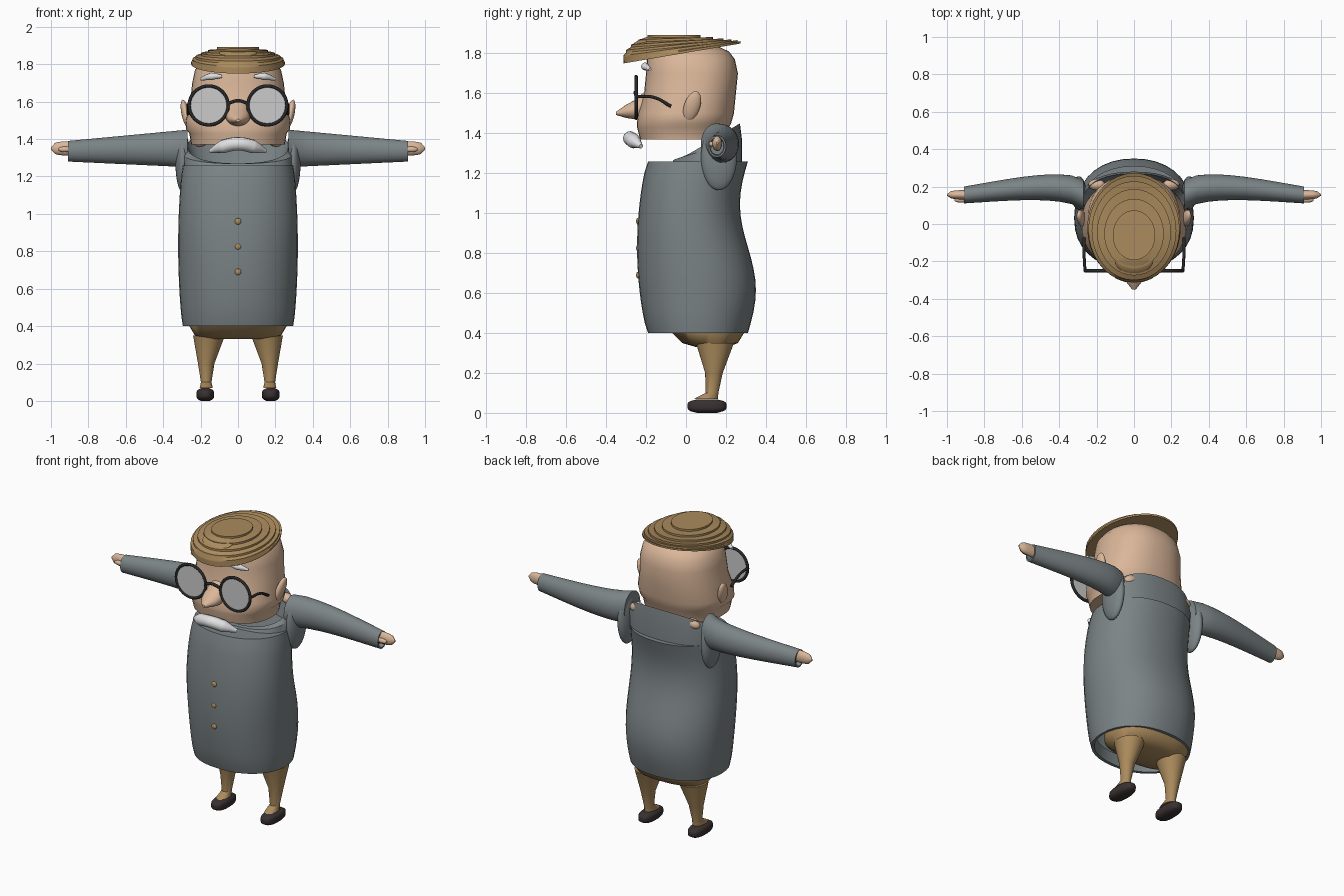
import bpy
import bmesh
from math import cos, sin, pi, radians, copysign
from mathutils import Matrix

default_cube = bpy.data.objects.get("Cube")
if default_cube:
    bpy.data.objects.remove(default_cube, do_unlink=True)


def material(name, red, green, blue):
    colour = (red, green, blue, 1)
    mat = bpy.data.materials.new(name)
    mat.use_nodes = True
    mat.diffuse_color = colour
    shader = mat.node_tree.nodes["Principled BSDF"]
    shader.inputs["Base Color"].default_value = colour
    shader.inputs["Roughness"].default_value = .8
    return mat


coat_grey = material("coat grey", .2, .23, .24)
skin = material("skin", .7, .47, .32)
tan = material("tan", .41, .26, .11)
shoe_brown = material("shoe brown", .04, .03, .03)
frame_black = material("frame black", .02, .02, .02)
lens_grey = material("lens grey", .6, .6, .6)
hair_white = material("hair white", .76, .76, .78)


def select(obj):
    bpy.ops.object.select_all(action='DESELECT')
    obj.select_set(True)
    bpy.context.view_layer.objects.active = obj


def finish(obj, name, mat):
    obj.name = name
    obj.data.materials.clear()
    obj.data.materials.append(mat)
    select(obj)
    bpy.ops.object.shade_smooth_by_angle(angle=radians(40))
    return obj


def link(name, data):
    obj = bpy.data.objects.new(name, data)
    bpy.context.collection.objects.link(obj)
    return obj


def mirror(left):
    """Copy a left-hand part across to the right-hand side."""
    right = link(left.name.replace("left", "right"), left.data.copy())
    right.data.transform(Matrix.Diagonal((-1, 1, 1, 1)) @ left.matrix_basis)
    right.data.flip_normals()


def ring(at, width, depth, x=0, y=0, tilt=0):
    """One cross-section; tilt raises its far side."""
    return at, width, depth, x, y, tilt


def loft(name, mat, rings, axis='z', power=2, cap_start=True, cap_end=True, sides=36):
    """Skin over superellipse cross-sections placed along an axis."""
    bm = bmesh.new()
    loops = []
    for at, width, depth, x, y, tilt in rings:
        loop = []
        for i in range(sides):
            c, s = cos(2 * pi * i / sides), sin(2 * pi * i / sides)
            a = x + width * copysign(abs(c) ** (2 / power), c)
            offset = depth * copysign(abs(s) ** (2 / power), s)
            b, along = y + offset, at + tilt * offset
            place = {'x': (along, a, b), 'y': (a, along, b), 'z': (a, b, along)}
            loop.append(bm.verts.new(place[axis]))
        loops.append(loop)
    for low, high in zip(loops, loops[1:]):
        for i in range(sides):
            bm.faces.new((low[i - 1], low[i], high[i], high[i - 1]))
    if cap_start:
        bm.faces.new(loops[0])
    if cap_end:
        bm.faces.new(loops[-1])
    bmesh.ops.recalc_face_normals(bm, faces=bm.faces)
    mesh = bpy.data.meshes.new(name)
    bm.to_mesh(mesh)
    bm.free()
    return finish(link(name, mesh), name, mat)


def ball(name, mat, location, radii, tip=0, lean=0):
    bpy.ops.mesh.primitive_uv_sphere_add(
        location=location, rotation=(radians(tip), radians(lean), 0))
    bpy.context.object.scale = radii
    return finish(bpy.context.object, name, mat)


def tube(name, mat, points, radius, taper=1):
    """Smooth round tube, with its two ends scaled by taper."""
    curve = bpy.data.curves.new(name, 'CURVE')
    curve.dimensions = '3D'
    curve.bevel_depth = radius
    curve.use_fill_caps = True
    knots = curve.splines.new('BEZIER').bezier_points
    knots.add(len(points) - 1)
    for knot, point in zip(knots, points):
        knot.co = point
        knot.handle_left_type = knot.handle_right_type = 'AUTO'
    knots[0].radius = knots[-1].radius = taper
    select(link(name, curve))
    bpy.ops.object.convert(target='MESH')
    return finish(bpy.context.object, name, mat)


def steps(count):
    return [i / count for i in range(count + 1)]


# Coat: round belly, hollow hem, and a back that dips at the waist
coat_rings = [ring(.47, .27, .22, y=.06), ring(.4, .28, .23, y=.06)]
for t in steps(16):
    belly = sin(pi * t) ** .7
    front = -.19 - .055 * belly
    back = .31 + .04 * sin(2 * pi * t)
    coat_rings.append(ring(.4 + .86 * t, .295 + .025 * belly,
                           (back - front) / 2, y=(back + front) / 2))
loft("coat", coat_grey, coat_rings, power=2.2, cap_start=False)

# Collar: low at the front, standing up behind the neck
loft("collar", coat_grey, [
    ring(1.24, .29, .18, y=.1),
    ring(1.32, .29, .17, y=.11, tilt=.3),
    ring(1.36, .27, .15, y=.12, tilt=.6),
    ring(1.25, .23, .12, y=.11)], power=2.3, cap_start=False, cap_end=False)

# Coat buttons
for t in steps(2):
    ball("button", tan, (0, -.24, .69 + .27 * t), (.017, .01, .017))

# Trouser seat, rounded underneath
loft("trouser_seat", tan, [
    ring(.33, .17, .08, y=.13), ring(.35, .23, .14, y=.12),
    ring(.4, .26, .18, y=.11), ring(.46, .26, .18, y=.11)], power=2.4)

# Trouser leg, tapering down to a flared cuff
mirror(loft("left_leg", tan, [
    ring(.07, .035, .06, x=.17, y=.1), ring(.1, .028, .032, x=.17, y=.13),
    ring(.2, .044, .044, x=.17, y=.14), ring(.35, .085, .095, x=.155, y=.145)]))

# Shoe, a rounded slab
shoe_rings = []
for t in steps(8):
    size = 1 - .5 * abs(2 * t - 1) ** 4
    shoe_rings.append(ring(.068 * t, .047 * size, .098 * size, x=.175, y=.105))
mirror(loft("left_shoe", shoe_brown, shoe_rings, power=2.5))

# Sleeve, swept slightly backwards, with a recessed cuff
sleeve_rings = []
for t in steps(10):
    sleeve_rings.append(ring(.27 + .64 * t, .08 - .035 * t, .1 - .045 * t,
                             x=.155 + .04 * sin(pi * t ** .6), y=1.35 - .015 * t))
sleeve_rings.append(ring(.91, .036, .046, x=.155, y=1.335))
sleeve_rings.append(ring(.88, .034, .042, x=.155, y=1.335))
mirror(loft("left_sleeve", coat_grey, sleeve_rings, axis='x'))
mirror(ball("left_armpit", coat_grey, (.295, .165, 1.28), (.04, .09, .165)))

# Hand, thumb, and the bare shoulder behind the collar
hand_rings = []
for t in steps(6):
    size = (1 - t ** 4) ** .5 + .2
    hand_rings.append(ring(.87 + .13 * t, .021 * size, .032 * size, x=.156, y=1.35))
mirror(loft("left_hand", skin, hand_rings, axis='x'))
mirror(ball("left_thumb", skin, (.925, .128, 1.345), (.036, .014, .015)))
mirror(ball("left_shoulder", skin, (.2, .21, 1.39), (.045, .03, .03), lean=15))

# Head: flat underside, heavy jaw, narrower crown
loft("head", skin, [
    ring(1.37, .25, .215, y=-.015), ring(1.43, .26, .23, y=-.015),
    ring(1.45, .277, .236, y=-.01), ring(1.5, .28, .24),
    ring(1.6, .255, .23, y=.02), ring(1.7, .245, .23, y=.03),
    ring(1.77, .23, .22, y=.025), ring(1.81, .2, .2, y=.015),
    ring(1.84, .15, .15)], power=2.3)

# Nose, drawn out to a point
loft("nose", skin, [
    ring(-.19, .06, .075, y=1.55), ring(-.25, .065, .05, y=1.52),
    ring(-.3, .05, .033, y=1.51), ring(-.35, .01, .008, y=1.5)], axis='y')

# Ear
mirror(ball("left_ear", skin, (.28, .03, 1.535), (.022, .04, .08), tip=-18, lean=12))

# Flat cap: stepped layers that shrink and level out towards the top
cap_rings = []
for t in steps(5):
    size = .25 * cos(1.1 * t)
    for lift in (0, .012):
        cap_rings.append(ring(1.8 + .08 * t + lift, size, 1.17 * size,
                              y=-.02 - .04 * t, tilt=.17 * (1 - t)))
loft("cap", tan, cap_rings)
ball("cap_front", tan, (0, -.2, 1.86), (.1, .07, .02), tip=18)

# Moustache and eyebrows
tube("moustache", hair_white, [
    (-.15, -.225, 1.335), (-.08, -.26, 1.36), (0, -.28, 1.375),
    (.08, -.26, 1.36), (.15, -.225, 1.335)], .036, taper=.3)
mirror(tube("left_eyebrow", hair_white, [
    (.085, -.21, 1.735), (.14, -.205, 1.735), (.2, -.18, 1.72)], .02, taper=.4))

# Round glasses
eye = (.157, -.25, 1.58)
facing = (pi / 2, 0, 0)
bpy.ops.mesh.primitive_torus_add(location=eye, rotation=facing,
                                 major_radius=.104, minor_radius=.009)
mirror(finish(bpy.context.object, "left_rim", frame_black))
bpy.ops.mesh.primitive_cylinder_add(location=eye, rotation=facing, radius=.102, depth=.006)
mirror(finish(bpy.context.object, "left_lens", lens_grey))
mirror(tube("left_temple", frame_black, [
    (.262, -.25, 1.585), (.267, -.16, 1.58), (.267, -.075, 1.535)], .008))
tube("glasses_bridge", frame_black, [
    (-.055, -.25, 1.59), (0, -.255, 1.605), (.055, -.25, 1.59)], .009)
